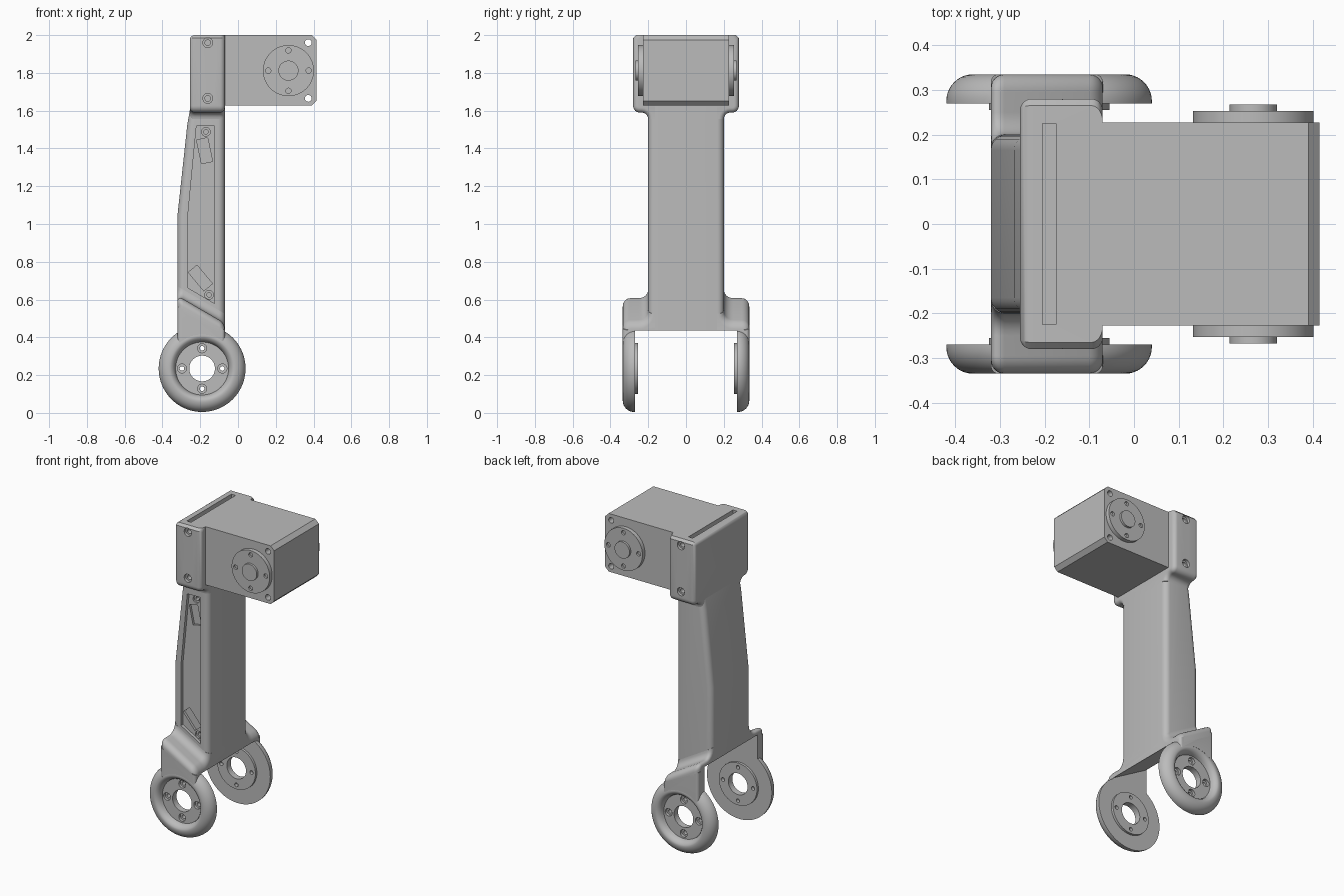
import bpy, bmesh, math
from mathutils import Matrix, Vector

cube = bpy.data.objects.get("Cube")
if cube:
    bpy.data.objects.remove(cube, do_unlink=True)

grey = bpy.data.materials.new("plain grey")
grey.use_nodes = True
grey.diffuse_color = (0.5, 0.5, 0.5, 1)
grey.node_tree.nodes["Principled BSDF"].inputs["Base Color"].default_value = (0.5, 0.5, 0.5, 1)


def finish(name, bm):
    """Turn a bmesh into a grey object."""
    bmesh.ops.recalc_face_normals(bm, faces=bm.faces[:])
    mesh = bpy.data.meshes.new(name)
    bm.to_mesh(mesh)
    bm.free()
    mesh.materials.append(grey)
    ob = bpy.data.objects.new(name, mesh)
    bpy.context.collection.objects.link(ob)
    return ob


def arc(cx, cz, r, a0, a1, n=8):
    angles = [math.radians(a0 + (a1 - a0) * i / n) for i in range(n + 1)]
    return [(cx + r * math.cos(a), cz + r * math.sin(a)) for a in angles]


def prism(name, pts, axis, lo, hi, bevel=0, pick=None, shear=0):
    """Extrude a (y, z) profile along x or an (x, z) profile along y."""
    bm = bmesh.new()
    place = (lambda p, d: (d, p[0], p[1])) if axis == "x" else (lambda p, d: (p[0], d, p[1]))
    a = [bm.verts.new(place(p, lo)) for p in pts]
    b = [bm.verts.new(place(p, hi)) for p in pts]
    bm.faces.new(a)
    bm.faces.new(b[::-1])
    for i in range(len(pts)):
        j = (i + 1) % len(pts)
        bm.faces.new((a[i], b[i], b[j], a[j]))
    bmesh.ops.recalc_face_normals(bm, faces=bm.faces[:])
    if bevel:
        k = 0 if axis == "x" else 1
        edges = [e for e in bm.edges if abs(e.verts[0].co[k] - e.verts[1].co[k]) < 1e-6
                 and pick((e.verts[0].co + e.verts[1].co) / 2)]
        bmesh.ops.bevel(bm, geom=edges, offset=bevel, offset_type="OFFSET", segments=6,
                        profile=0.5, affect="EDGES", clamp_overlap=True)
    for v in bm.verts:
        v.co.z -= shear * (v.co.x + 0.07)
    return finish(name, bm)


def lathe(name, profile, centres, side=1, closed=False, n=64):
    """Turn an (r, y) profile about a y axis at each (x, z) centre."""
    bm = bmesh.new()
    for cx, cz in centres:
        rings = [[bm.verts.new((cx + r * math.cos(2 * math.pi * i / n), side * y,
                                cz + r * math.sin(2 * math.pi * i / n))) for i in range(n)]
                 for r, y in profile]
        if closed:
            rings.append(rings[0])
        for p, q in zip(rings, rings[1:]):
            for i in range(n):
                j = (i + 1) % n
                bm.faces.new((p[i], p[j], q[j], q[i]))
    bmesh.ops.remove_doubles(bm, verts=bm.verts[:], dist=1e-5)
    return finish(name, bm)


def screw_hole(centres, side, r, top, floor, r2, end):
    """Stepped cutter: wide counterbore, then a narrow hole."""
    return lathe("cutter", [(0, top), (r, top), (r, floor), (r2, floor), (r2, end), (0, end)],
                 centres, side, n=24)


def cut(ob, cutter):
    mod = ob.modifiers.new("cut", "BOOLEAN")
    mod.operation = "DIFFERENCE"
    mod.solver = "EXACT"
    mod.object = cutter
    bpy.context.view_layer.objects.active = ob
    bpy.ops.object.modifier_apply(modifier=mod.name)
    bpy.data.objects.remove(cutter, do_unlink=True)


def around(cx, cz, r):
    return [(cx + r, cz), (cx - r, cz), (cx, cz + r), (cx, cz - r)]


def mirrored(half):
    return half + [(-y, z) for y, z in reversed(half)]


parts = []

# Leg column with a shallow pocket on the front side
leg = prism("leg_column", [(-0.07, 0.435), (-0.07, 1.63), (-0.25, 1.63), (-0.268, 1.53),
                           (-0.32, 1.05), (-0.32, 0.58)], "y", -0.2, 0.2, 0.035,
            lambda m: m.x < -0.25 or m.x > -0.08)
cut(leg, prism("cutter", [(-0.125, 0.58), (-0.125, 1.52), (-0.22, 1.52),
                          (-0.265, 1.05), (-0.265, 0.662)], "y", -0.25, -0.18))
for cx, cz, tilt in ((-0.177, 1.388, 12), (-0.199, 0.714, 40)):
    t = math.radians(tilt)
    slot = [(cx + u * math.cos(t) - w * math.sin(t), cz + u * math.sin(t) + w * math.cos(t))
            for u, w in ((-0.03, -0.064), (0.03, -0.064), (0.03, 0.064), (-0.03, 0.064))]
    cut(leg, prism("cutter", slot, "y", -0.25, -0.165))
cut(leg, screw_hole([(-0.17, 1.488), (-0.153, 0.625)], -1, 0.023, 0.25, 0.168, 0.012, 0.13))
parts.append(leg)

# Head clamp that flares out from the column
head_half = ([(0.2, 1.555)] + arc(0.235, 1.555, 0.035, 180, 90, 5)[1:]
             + arc(0.245, 1.625, 0.035, -90, 0, 6) + [(0.28, 1.985), (0.265, 2.0)])
head = prism("head_clamp", mirrored(head_half), "x", -0.255, -0.07, 0.034,
             lambda m: m.z > 1.56 and (abs(m.y) > 0.2 or m.x < -0.2))
cut(head, prism("cutter", [(-0.205, 1.9), (-0.175, 1.9), (-0.175, 2.1), (-0.205, 2.1)],
                "y", -0.225, 0.225))
for s in (-1, 1):
    cut(head, screw_hole([(-0.16, 1.96), (-0.16, 1.665)], s, 0.026, 0.32, 0.262, 0.015, 0.232))
parts.append(head)

# Motor block with chamfered far corners and through holes
motor = prism("motor_block", [(-0.15, 1.627), (0.39, 1.627), (0.415, 1.652), (0.415, 1.975),
                              (0.39, 2.0), (-0.15, 2.0)], "y", -0.227, 0.227)
cut(motor, lathe("cutter", [(0, -0.3), (0.018, -0.3), (0.018, 0.3), (0, 0.3)],
                 [(0.372, 1.96), (0.372, 1.665)], n=24))
parts.append(motor)

# Sloped shoulder that spreads the column into the fork
web_half = ([(0.27, 0.435), (0.27, 0.40), (0.335, 0.40)] + arc(0.295, 0.435, 0.04, 0, 90, 6)
            + arc(0.25, 0.525, 0.05, 270, 180, 6))
parts.append(prism("fork_shoulder", mirrored(web_half), "x", -0.32, -0.07, 0.03,
                   lambda m: abs(m.y) > 0.2 and (m.z > 0.436 or abs(m.y) > 0.33), 0.58))

axle = (-0.19, 0.235)
for s, side in ((-1, "front"), (1, "back")):
    # Output discs on the motor
    horn = lathe(side + "_output_disc", [(0, 0.2), (0.135, 0.2), (0.135, 0.253), (0.053, 0.253),
                                         (0.053, 0.267), (0, 0.267)], [(0.267, 1.812)], s)
    cut(horn, lathe("cutter", [(0, 0.24), (0.014, 0.24), (0.014, 0.3), (0, 0.3)],
                    around(0.267, 1.812, 0.107), s, n=24))

    # Fork tabs joining the shoulder to the rings
    tab = arc(*axle, 0.18, 48, 136.2, 12) + [(-0.32, 0.565), (-0.07, 0.44)]
    fork = prism(side + "_fork_tab", tab, "y", s * 0.27, s * 0.335, 0.03,
                 lambda m: abs(m.y) > 0.33 and (m.x < -0.319 or m.x > -0.071))

    # Rounded mounting rings with a recessed bolt face and an inner boss
    ring_profile = ([(0.068, 0.255), (0.135, 0.255), (0.135, 0.27), (0.23, 0.27)]
                    + arc(0.17, 0.275, 0.06, 0, 90, 10)
                    + [(0.163, 0.333), (0.152, 0.325), (0.144, 0.312), (0.14, 0.295),
                       (0.068, 0.295)])
    ring = lathe(side + "_mounting_ring", ring_profile, [axle], s, closed=True, n=80)
    cut(ring, screw_hole(around(*axle, 0.107), s, 0.024, 0.36, 0.278, 0.012, 0.22))
    parts += [horn, fork, ring]

# Smooth shading with sharp edges kept
bpy.ops.object.select_all(action="DESELECT")
for ob in parts:
    ob.select_set(True)
bpy.context.view_layer.objects.active = parts[0]
bpy.ops.object.shade_smooth_by_angle(angle=math.radians(30))
